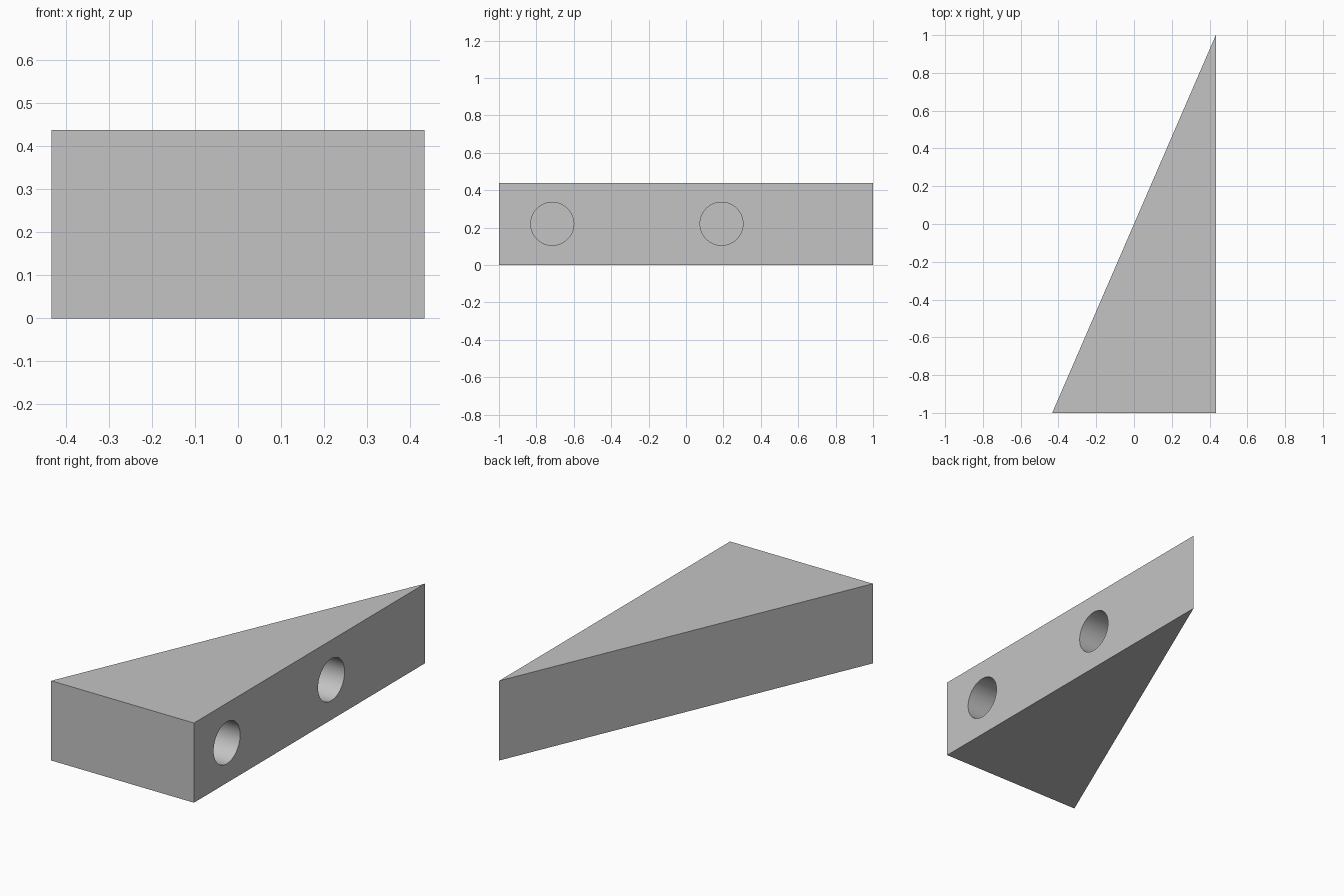
import bpy, bmesh, math
from mathutils import Matrix

cube = bpy.data.objects.get("Cube")
if cube:
    bpy.data.objects.remove(cube, do_unlink=True)

HALF_W, HALF_L, HEIGHT = 0.433, 1.0, 0.437
HOLE_R, HOLE_DEPTH = 0.115, 0.23

grey = bpy.data.materials.new("plain grey")
grey.use_nodes = True
grey.diffuse_color = (0.55, 0.55, 0.55, 1)
grey.node_tree.nodes["Principled BSDF"].inputs["Base Color"].default_value = (0.55, 0.55, 0.55, 1)


def make_object(name, bm):
    bmesh.ops.recalc_face_normals(bm, faces=bm.faces)
    mesh = bpy.data.meshes.new(name)
    bm.to_mesh(mesh)
    bm.free()
    mesh.materials.append(grey)
    obj = bpy.data.objects.new(name, mesh)
    bpy.context.collection.objects.link(obj)
    return obj


# Wedge: a right triangle extruded upwards
bm = bmesh.new()
corners = [(-HALF_W, -HALF_L), (HALF_W, -HALF_L), (HALF_W, HALF_L)]
base = bm.faces.new([bm.verts.new((x, y, 0)) for x, y in corners])
top = bmesh.ops.extrude_face_region(bm, geom=[base])["geom"]
bmesh.ops.translate(bm, vec=(0, 0, HEIGHT),
                    verts=[v for v in top if isinstance(v, bmesh.types.BMVert)])
wedge = make_object("wedge_block", bm)

# Cutter: two blind round holes in the long straight side
bm = bmesh.new()
for y in (-0.715, 0.19):
    place = Matrix.Translation((HALF_W, y, 0.22)) @ Matrix.Rotation(math.pi / 2, 4, "Y")
    bmesh.ops.create_cone(bm, cap_ends=True, segments=64, radius1=HOLE_R, radius2=HOLE_R,
                          depth=2 * HOLE_DEPTH, matrix=place)
cutter = make_object("hole_cutter", bm)
cutter.hide_render = True
cutter.hide_viewport = True

cut = wedge.modifiers.new("holes", "BOOLEAN")
cut.operation = "DIFFERENCE"
cut.solver = "EXACT"
cut.object = cutter

# Apply the cut, then smooth the hole walls only
bpy.context.view_layer.objects.active = wedge
wedge.select_set(True)
bpy.ops.object.modifier_apply(modifier=cut.name)
bpy.data.objects.remove(cutter, do_unlink=True)
bpy.ops.object.shade_smooth_by_angle(angle=math.radians(30))
